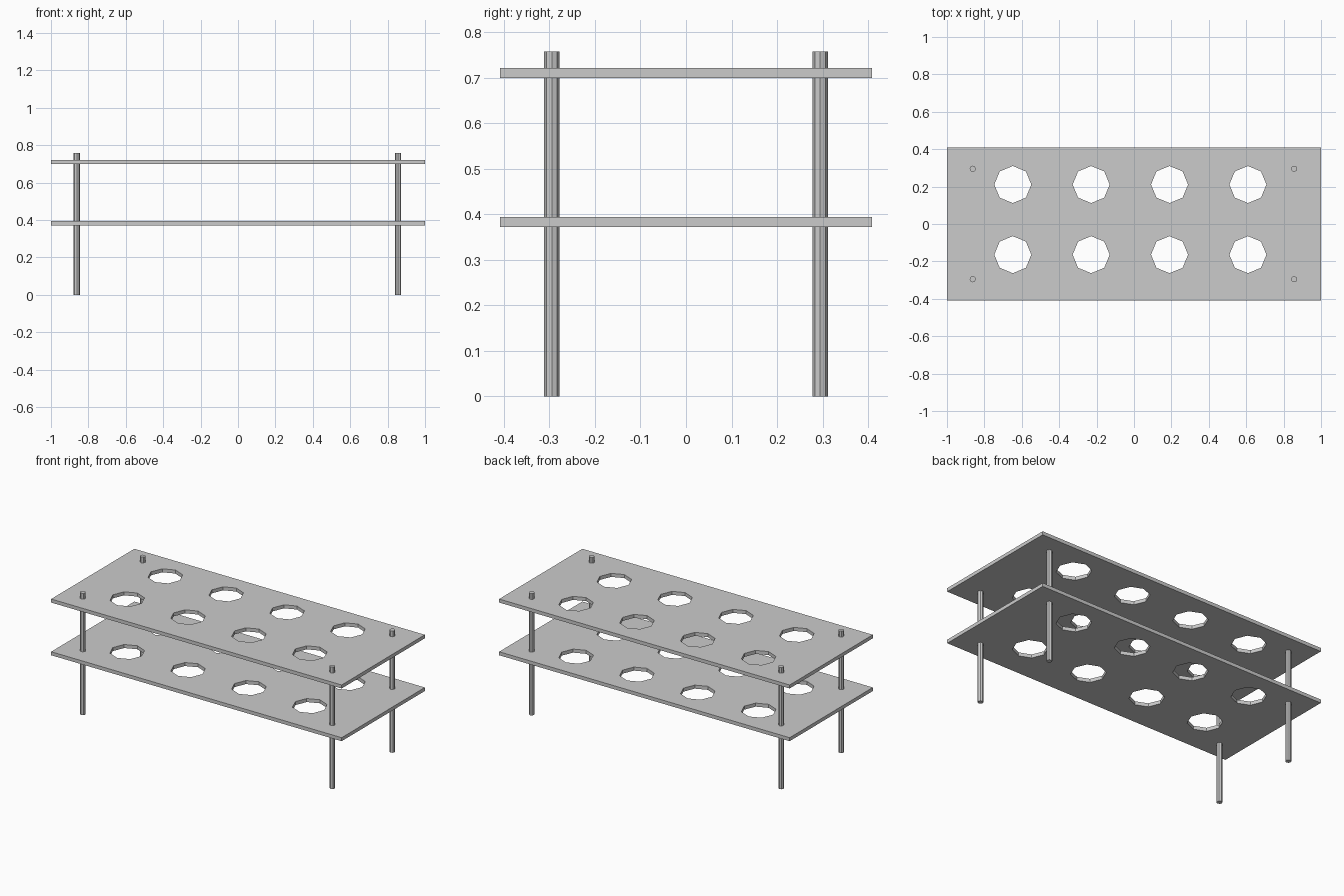
import bpy
from math import cos, sin, pi

cube = bpy.data.objects.get("Cube")
if cube:
    bpy.data.objects.remove(cube, do_unlink=True)

# Single plain grey for the whole rack
grey = bpy.data.materials.new("light_grey")
grey.use_nodes = True
color = (0.6, 0.6, 0.6, 1)
grey.diffuse_color = color
grey.node_tree.nodes["Principled BSDF"].inputs["Base Color"].default_value = color


def octagon(cx, cy, r):
    return [(cx + r * cos(i * pi / 4), cy + r * sin(i * pi / 4)) for i in range(8)]


def slab(name, outlines, bottom, top):
    """Extrude a filled outline; the outlines inside the first become holes."""
    curve = bpy.data.curves.new(name, "CURVE")
    curve.dimensions = "2D"
    curve.fill_mode = "BOTH"
    curve.extrude = (top - bottom) / 2
    for outline in outlines:
        spline = curve.splines.new("POLY")
        spline.points.add(len(outline) - 1)
        for point, (x, y) in zip(spline.points, outline):
            point.co = (x, y, 0, 1)
        spline.use_cyclic_u = True
    curve.materials.append(grey)
    obj = bpy.data.objects.new(name, curve)
    obj.location.z = (bottom + top) / 2
    bpy.context.collection.objects.link(obj)
    bpy.ops.object.select_all(action="DESELECT")
    obj.select_set(True)
    bpy.context.view_layer.objects.active = obj
    bpy.ops.object.convert(target="MESH")
    bpy.ops.object.shade_flat()


# Shelves with two rows of four holes
rectangle = [(-1, -0.409), (1, -0.409), (1, 0.409), (-1, 0.409)]
holes = [octagon(-0.648 + 0.419 * i, y, 0.099) for i in range(4) for y in (-0.164, 0.211)]
slab("lower_shelf", [rectangle] + holes, 0.372, 0.394)
slab("upper_shelf", [rectangle] + holes, 0.7, 0.722)

# Thin posts running through both shelves
for side, x in (("right", -0.862), ("left", 0.856)):
    for end, y in (("front", -0.295), ("back", 0.295)):
        slab(f"{end}_{side}_post", [octagon(x, y, 0.0165)], 0, 0.758)
